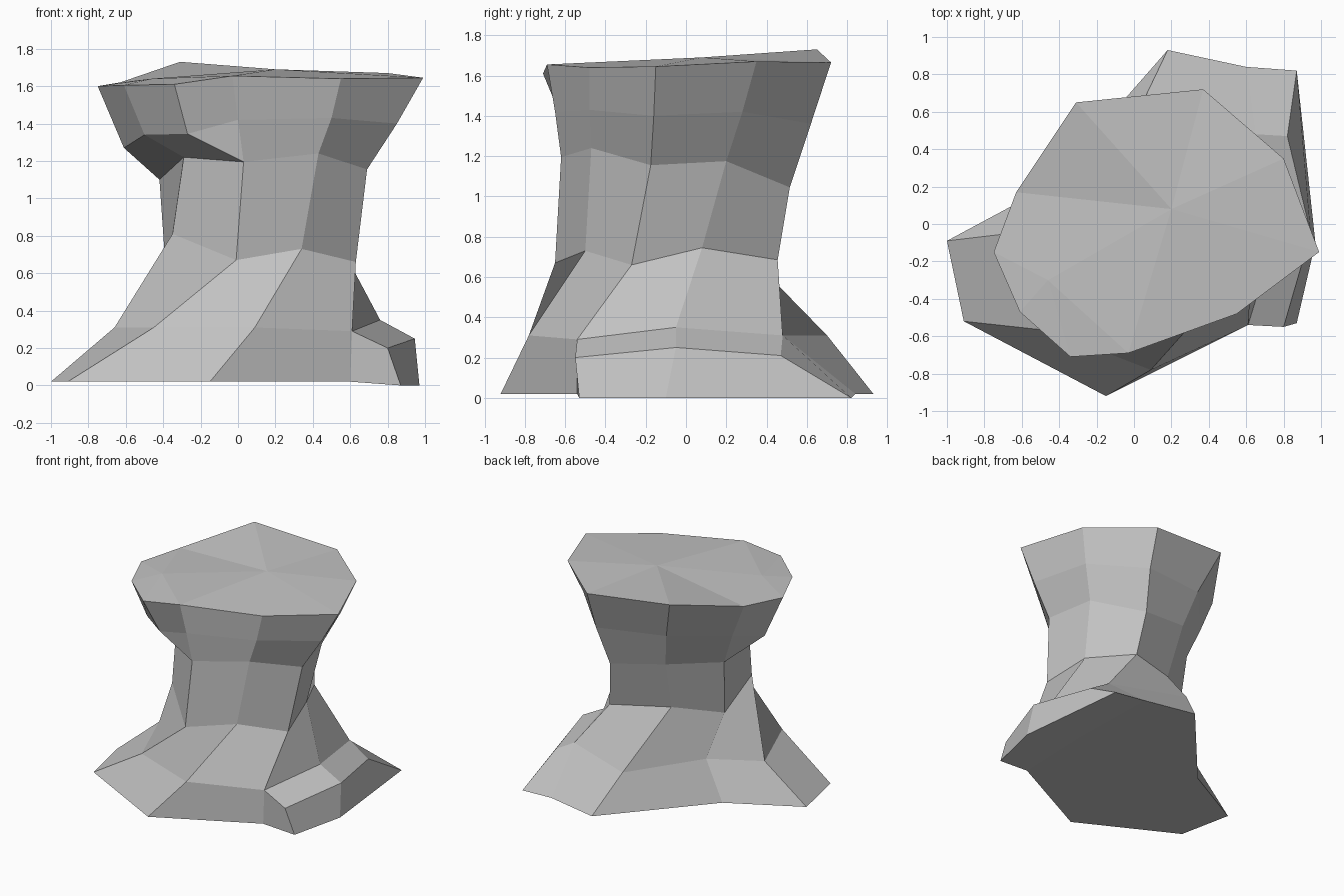
import bpy
import bmesh

default_cube = bpy.data.objects.get("Cube")
if default_cube:
    bpy.data.objects.remove(default_cube, do_unlink=True)

# One stone colour for the whole rock
stone = bpy.data.materials.new("grey_stone")
stone.use_nodes = True
stone_colour = (0.55, 0.55, 0.55, 1.0)
stone.diffuse_color = stone_colour
stone.node_tree.nodes["Principled BSDF"].inputs["Base Color"].default_value = stone_colour

# Cross-sections of the pillar, from the ground up, running counter-clockwise
ground_outline = [
    (-1, -.09, .02), (-.91, -.52, .02), (-.15, -.92, .02), (.6, -.54, .02),
    (.62, .1, .02), (.6, .84, .02), (.18, .93, .02), (-.46, .2, .02),
]
skirt_outline = [
    (-.66, -.05, .31), (-.45, -.57, .31), (.09, -.78, .31), (.61, -.54, .29),
    (.76, -.05, .35), (.65, .48, .31), (.07, .7, .31), (-.29, .16, .31),
]
lower_waist_outline = [
    (-.35, -.33, .81), (-.01, -.65, .67), (.34, -.5, .73), (.63, -.27, .66),
    (.55, .08, .745), (.355, .455, .685), (-.08, .3, .72), (-.39, .07, .67),
]
upper_waist_outline = [
    (-.29, -.37, 1.22), (.03, -.62, 1.195), (.43, -.47, 1.24), (.69, -.175, 1.155),
    (.6, .2, 1.175), (.31, .515, 1.045), (-.12, .43, 1.12), (-.42, .12, 1.1),
]

# The head has three corners over the overhang; they end each list
head_outline = [
    (0, -.65, 1.42), (.5, -.48, 1.43), (.85, -.16, 1.4), (.71, .28, 1.42),
    (.36, .62, 1.36), (-.19, .52, 1.4), (-.52, .16, 1.35),
    (-.61, -.12, 1.27), (-.5, -.43, 1.34), (-.27, -.6, 1.345),
]
rim_outline = [
    (-.03, -.69, 1.655), (.55, -.48, 1.64), (.99, -.15, 1.645), (.8, .35, 1.67),
    (.37, .72, 1.665), (-.31, .65, 1.73), (-.63, .17, 1.62),
    (-.75, -.15, 1.6), (-.61, -.47, 1.605), (-.34, -.71, 1.61),
]

# Outer edges of the low ledge on the left flank
ledge_top_edge = [(.8, -.55, .2), (.945, -.05, .25), (.82, .47, .21)]
ledge_foot_edge = [(.87, -.53, 0), (.97, -.1, 0), (.87, .82, 0)]

bm = bmesh.new()


def add_points(points):
    return [bm.verts.new(p) for p in points]


def bridge(lower, upper, closed=True, skip=()):
    """Join two rows of points with a band of four-sided faces."""
    count = len(lower)
    for i in range(count if closed else count - 1):
        if i not in skip:
            j = (i + 1) % count
            bm.faces.new((lower[i], lower[j], upper[j], upper[i]))


def fan(row, tip):
    """Join a row of points to a single tip with triangles."""
    for a, b in zip(row, row[1:]):
        bm.faces.new((a, b, tip))


ground = add_points(ground_outline)
skirt = add_points(skirt_outline)
lower_waist = add_points(lower_waist_outline)
upper_waist = add_points(upper_waist_outline)
head = add_points(head_outline)
rim = add_points(rim_outline)

# Flared foot and waist; the wall behind the ledge stays open
LEDGE = slice(3, 6)
bridge(ground, skirt, skip=(3, 4))
bridge(skirt, lower_waist)
bridge(lower_waist, upper_waist)
bm.faces.new(reversed(ground))

# Ledge, closed at both ends
ledge_top = add_points(ledge_top_edge)
ledge_foot = add_points(ledge_foot_edge)
ledge_rows = [skirt[LEDGE], ledge_top, ledge_foot, ground[LEDGE]]
for inner, outer in zip(ledge_rows, ledge_rows[1:]):
    bridge(inner, outer, closed=False)
for end in (0, -1):
    bm.faces.new([row[end] for row in ledge_rows])

# Head walls, then the underside of the overhang
bridge(upper_waist[1:], head[:7], closed=False)
bridge(head, rim)
back_corner, side_corner, front_corner = head[7:]
notch, front_neck, back_neck = upper_waist[0], upper_waist[1], upper_waist[-1]
bm.faces.new((head[0], front_corner, front_neck))
bm.faces.new((front_neck, front_corner, side_corner, notch))
bm.faces.new((notch, side_corner, back_corner, back_neck))
bm.faces.new((back_neck, back_corner, head[6]))

# Faceted top, rising to a ridge between two points
ridge_high, ridge_low = add_points([(.2, .08, 1.69), (-.46, -.3, 1.64)])
fan(rim[:7], ridge_high)
fan(rim[6:] + rim[:1], ridge_low)
bm.faces.new((rim[6], ridge_low, ridge_high))
bm.faces.new((rim[0], ridge_high, ridge_low))

bmesh.ops.recalc_face_normals(bm, faces=bm.faces[:])
mesh = bpy.data.meshes.new("rock_pillar")
bm.to_mesh(mesh)
bm.free()
mesh.materials.append(stone)
rock_pillar = bpy.data.objects.new("rock_pillar", mesh)
bpy.context.collection.objects.link(rock_pillar)
